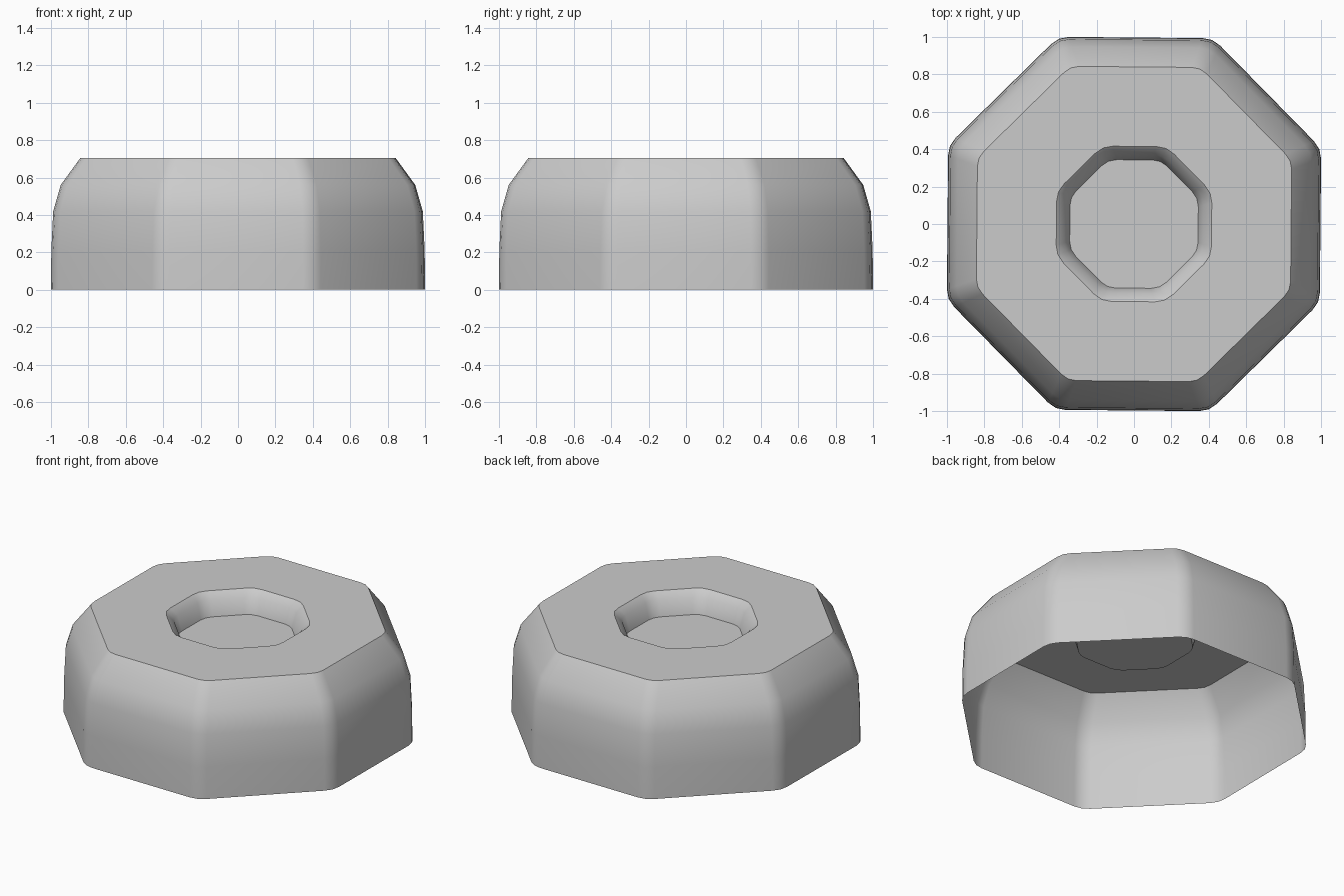
import bpy, bmesh, math
from mathutils import Vector

if "Cube" in bpy.data.objects:
    bpy.data.objects.remove(bpy.data.objects["Cube"])


def octagon(apothem, setback, z):
    """Octagon outline with rounded corners (three points per corner)."""
    radius = apothem / math.cos(math.pi / 8)
    tilt = math.radians(-0.5)
    corners = [Vector((math.cos(a), math.sin(a), 0)) * radius
               for a in (tilt + math.pi / 8 + i * math.pi / 4 for i in range(8))]
    points = []
    for i, c in enumerate(corners):
        start = c + (corners[i - 1] - c).normalized() * setback
        end = c + (corners[(i + 1) % 8] - c).normalized() * setback
        points += [start, start * 0.25 + c * 0.5 + end * 0.25, end]
    return [(p.x, p.y, z) for p in points]


# Rings from the open bottom, over the rim, down into the recess:
# (apothem, corner setback, height)
rings = [
    (0.997, 0.055, 0.0),
    (0.995, 0.055, 0.21),
    (0.985, 0.054, 0.42),
    (0.945, 0.052, 0.56),
    (0.84, 0.047, 0.705),
    (0.415, 0.055, 0.705),
    (0.37, 0.05, 0.665),
    (0.343, 0.046, 0.565),
]

bm = bmesh.new()
loops = [[bm.verts.new(p) for p in octagon(*r)] for r in rings]
for lower, upper in zip(loops, loops[1:]):
    n = len(lower)
    for i in range(n):
        j = (i + 1) % n
        bm.faces.new((lower[i], lower[j], upper[j], upper[i]))

# Recess floor
bm.faces.new(loops[-1])

mesh = bpy.data.meshes.new("octagonal_cap")
bm.to_mesh(mesh)
bm.free()
cap = bpy.data.objects.new("octagonal_cap", mesh)
bpy.context.collection.objects.link(cap)

# Smooth sides, sharp rim and recess edges
bpy.context.view_layer.objects.active = cap
cap.select_set(True)
bpy.ops.object.shade_smooth_by_angle(angle=math.radians(40))
